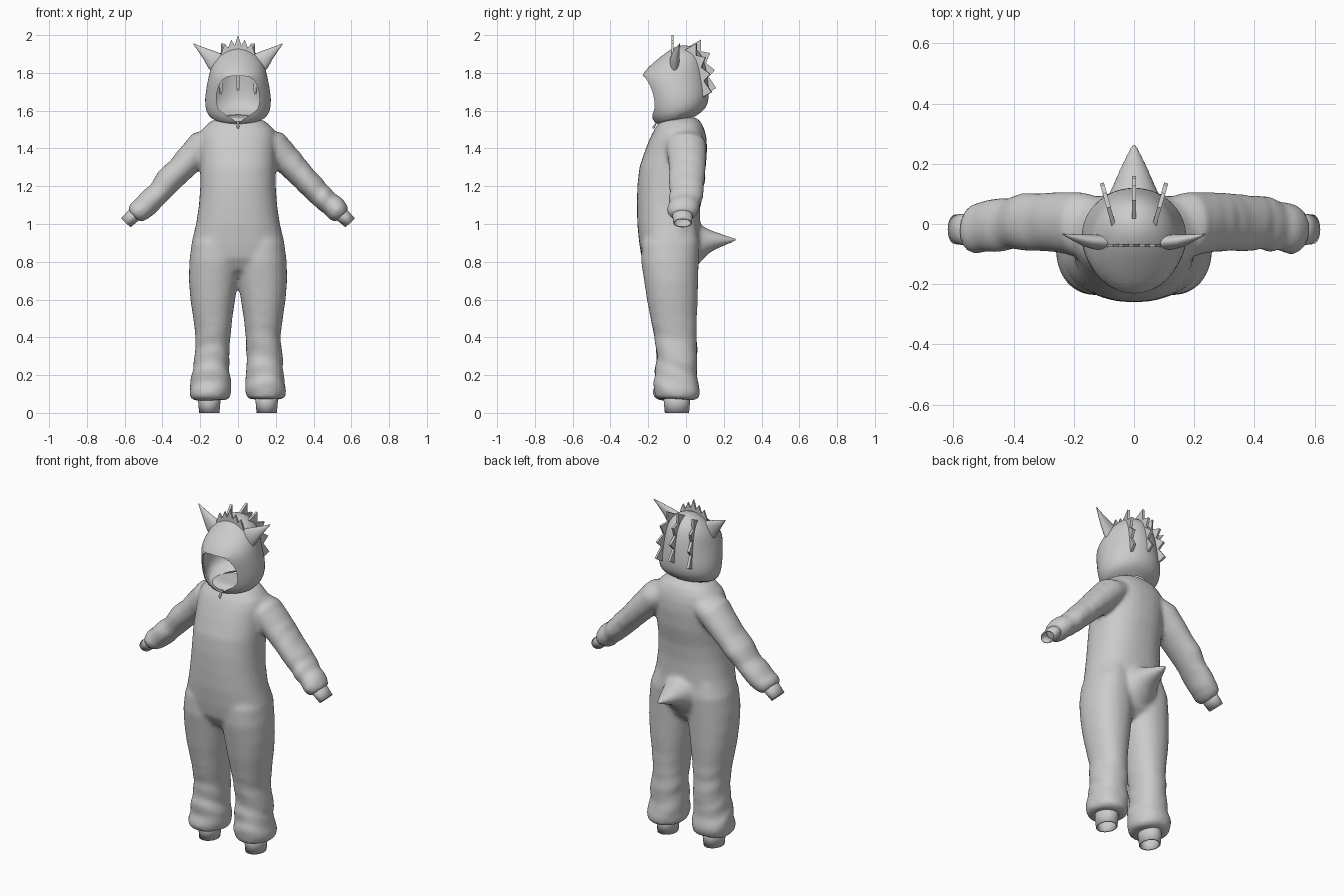
import bpy, bmesh, math
from mathutils import Vector as V, noise

if "Cube" in bpy.data.objects:
    bpy.data.objects.remove(bpy.data.objects["Cube"])


def make(name, bm, angle=40):
    bmesh.ops.recalc_face_normals(bm, faces=bm.faces[:])
    me = bpy.data.meshes.new(name)
    bm.to_mesh(me)
    bm.free()
    ob = bpy.data.objects.new(name, me)
    bpy.context.collection.objects.link(ob)
    return smooth(ob, angle)


def activate(ob):
    bpy.ops.object.select_all(action='DESELECT')
    ob.select_set(True)
    bpy.context.view_layer.objects.active = ob


def smooth(ob, angle=40):
    activate(ob)
    bpy.ops.object.shade_smooth_by_angle(angle=math.radians(angle))
    return ob


def apply(ob, kind, **props):
    m = ob.modifiers.new(kind, kind)
    for k, v in props.items():
        setattr(m, k, v)
    activate(ob)
    bpy.ops.object.modifier_apply(modifier=m.name)


def loft(bm, rings, n=32, p=2.0, start=True, end=True):
    """Skin superellipse rings given as (centre, half axis u, half axis v)."""
    rows = []
    for c, u, v in rings:
        row = []
        for i in range(n):
            a = 2 * math.pi * i / n
            cs, sn = math.cos(a), math.sin(a)
            row.append(bm.verts.new(V(c) + V(u) * math.copysign(abs(cs) ** (2 / p), cs)
                                    + V(v) * math.copysign(abs(sn) ** (2 / p), sn)))
        rows.append(row)
    for r, s in zip(rows, rows[1:]):
        for i in range(n):
            bm.faces.new((r[i], r[(i + 1) % n], s[(i + 1) % n], s[i]))
    if start:
        bm.faces.new(rows[0][::-1])
    if end:
        bm.faces.new(rows[-1])


def flat(z, x0, x1, f, b, tilt=0):
    h = (b - f) / 2
    return ((x0 + x1) / 2, (f + b) / 2, z), ((x1 - x0) / 2, 0, 0), (0, h, h * tilt)


def prism(name, pts, thick):
    """Extrude an outline of 3D points along a thickness vector, centred."""
    bm = bmesh.new()
    t = V(thick)
    face = bm.faces.new([bm.verts.new(V(q) - t / 2) for q in pts])
    back = bm.faces.new([bm.verts.new(V(q) + t / 2) for q in pts][::-1])
    a, b = list(face.verts), list(back.verts)[::-1]
    for i in range(len(a)):
        j = (i + 1) % len(a)
        bm.faces.new((a[j], a[i], b[i], b[j]))
    return make(name, bm, 20)


# Suit: torso, legs, arms and tail fused into one soft skin
bm = bmesh.new()
torso = [(.71, .1, -.13, 0), (.76, .22, -.2, .05), (.82, .252, -.235, .07), (.9, .246, -.248, .08),
         (1.0, .222, -.258, .075), (1.1, .207, -.26, .075), (1.2, .2, -.258, .085),
         (1.3, .2, -.247, .105), (1.4, .2, -.213, .112), (1.46, .2, -.188, .108),
         (1.5, .19, -.168, .098), (1.54, .15, -.14, .08), (1.565, .1, -.12, .05)]
loft(bm, [flat(z, -w, w, f, b) for z, w, f, b in torso], p=2.3)
leg = [(.07, .06, .235, -.14, .04), (.085, .043, .253, -.165, .065), (.12, .038, .258, -.172, .072),
       (.2, .042, .243, -.165, .06), (.3, .045, .232, -.155, .06), (.4, .042, .226, -.167, .057),
       (.5, .03, .237, -.187, .057), (.6, .015, .252, -.207, .062), (.7, .0, .26, -.222, .064),
       (.8, -.01, .258, -.237, .067), (.9, 0, .245, -.235, .07), (1.0, .03, .2, -.2, .05)]
arm = [(.08, 1.47, .06, -.1, .08), (.18, 1.42, .085, -.11, .107), (.25, 1.348, .077, -.095, .107),
       (.35, 1.245, .068, -.088, .1), (.42, 1.165, .062, -.09, .09), (.49, 1.1, .061, -.095, .078),
       (.53, 1.066, .06, -.098, .068), (.552, 1.045, .045, -.08, .05)]
for s in (1, -1):
    loft(bm, [flat(z, s * a, s * b, f, k) for z, a, b, f, k in leg], p=2.2)
    loft(bm, [((s * x, (f + b) / 2, z), (s * .72 * t, 0, .7 * t), (0, (b - f) / 2, 0))
              for x, z, t, f, b in arm])
tail = [(-.02, .12, .12, .9), (.06, .105, .115, .895), (.09, .088, .088, .9), (.12, .074, .064, .908),
        (.16, .057, .045, .912), (.21, .035, .026, .914), (.275, .005, .005, .917)]
loft(bm, [((0, y, z), (w, 0, 0), (0, 0, h)) for y, w, h, z in tail])
suit = make("suit_body", bm)
apply(suit, 'REMESH', mode='VOXEL', voxel_size=.012)
apply(suit, 'SMOOTH', factor=.5, iterations=7)
# Fabric folds on lower legs and sleeves, computed in one pass
normals = [n.vector.copy() for n in suit.data.vertex_normals]
coords = [v.co.copy() for v in suit.data.vertices]
moved = []
for co, nor in zip(coords, normals):
    x, y, z = co
    ax = abs(x)
    if ax > .26 and z > .95:
        k = min(1, (ax - .26) / .15)
        q = V((ax - z, 0, 0)) * 11 + V((x, y, ax + z)) * 5
    else:
        k = max(0, min(1, (.55 - z) / .3))
        q = V((x * 6, y * 6, z * 15 + y * 6))
    moved.extend(co + nor * (.009 * k * noise.noise(q)) if k > 0 else co)
suit.data.vertices.foreach_set("co", moved)
suit.data.update()
smooth(suit, 60)

# Ankle and wrist cuffs: open tubes
for s, side in ((1, "left"), (-1, "right")):
    bm = bmesh.new()
    loft(bm, [flat(z, s * (.152 - w), s * (.152 + w), -.048 - h, -.048 + h)
              for z, w, h in ((0, .054, .064), (.05, .058, .069), (.1, .062, .072))], start=False, end=False)
    cuff = make("ankle_cuff_" + side, bm)
    apply(cuff, 'SOLIDIFY', thickness=.008, offset=-1)
    bm = bmesh.new()
    loft(bm, [((s * x, -.018, z), (s * .72 * r, 0, .7 * r), (0, r + .015, 0))
              for x, z, r in ((.53, 1.066, .04), (.565, 1.034, .037), (.594, 1.006, .034))],
         start=False, end=False)
    cuff = make("wrist_cuff_" + side, bm)
    apply(cuff, 'SOLIDIFY', thickness=.007, offset=-1)

# Hood shell with a face opening cut through the front
hood_rings = [(1.548, .1, -.13, .05, .25), (1.565, .15, -.165, .09, .25), (1.60, .172, -.192, .115, .2),
              (1.66, .177, -.207, .122, .1), (1.73, .166, -.228, .12, 0), (1.785, .155, -.24, .114, 0),
              (1.83, .143, -.2, .105, 0), (1.865, .128, -.16, .095, 0), (1.905, .098, -.11, .077, 0),
              (1.932, .06, -.07, .045, 0), (1.946, .02, -.03, .01, 0)]
bm = bmesh.new()
loft(bm, [flat(z, -w, w, f, b, t) for z, w, f, b, t in hood_rings], n=40, start=False)
hood = make("hood", bm)
apply(hood, 'SUBSURF', levels=1)
apply(hood, 'SOLIDIFY', thickness=.01, offset=-1)
half = [(.03, 1.784), (.06, 1.777), (.085, 1.76), (.103, 1.73), (.113, 1.69), (.114, 1.65),
        (.107, 1.615), (.085, 1.592), (.045, 1.566), (.015, 1.545)]
outline = half + [(0, 1.535)] + [(-x, z) for x, z in half[::-1]]
cutter = prism("opening_cutter", [(x, -.3, z) for x, z in outline], (0, .44, 0))
cutter.hide_render = True
apply(hood, 'BOOLEAN', object=cutter, operation='DIFFERENCE', solver='EXACT')
bpy.data.objects.remove(cutter)
smooth(hood, 40)

# Horns: flattened tapering cones
for s, side in ((1, "left"), (-1, "right")):
    bm = bmesh.new()
    loft(bm, [((s * x, y, z), (-s * .65 * r, 0, .76 * r), (0, d, 0)) for x, y, z, r, d in
              ((.09, -.06, 1.835, .058, .027), (.125, -.06, 1.865, .05, .025),
               (.16, -.055, 1.895, .033, .02), (.2, -.045, 1.926, .016, .011),
               (.236, -.034, 1.954, .002, .002))], n=20)
    make("horn_" + side, bm)

# Crown crest: toothed fin running between the horns
half = [(.018, 1.945), (.036, 1.975), (.052, 1.932), (.07, 1.956), (.09, 1.9), (.08, 1.86)]
crest = [(0, 2.0)] + half + [(-x, z) for x, z in half[::-1]]
prism("crown_crest", [(x, -.072, z) for x, z in crest], (0, .01, 0))

# Three saw-toothed fins down the back of the hood
fin = [(.01, 1.925), (.02, 1.943), (.08, 1.977), (.078, 1.915), (.128, 1.905), (.106, 1.852),
       (.153, 1.815), (.12, 1.78), (.16, 1.72), (.116, 1.695), (.1, 1.72), (.09, 1.83), (.06, 1.89)]
prism("back_fin_middle", [(0, y, z) for y, z in fin], (.014, 0, 0))
for s, side in ((1, "left"), (-1, "right")):
    prism("back_fin_" + side, [(s * (.062 + .28 * y), y - .024, z - .022) for y, z in fin],
          (.013, -.004 * s, 0))

# Zip pull under the chin
bm = bmesh.new()
loft(bm, [flat(z, -w, w, y - .006, y + .006) for z, w, y in
          ((1.505, .004, -.172), (1.515, .007, -.17), (1.53, .005, -.162), (1.545, .008, -.15))], n=12)
make("zip_pull", bm)
